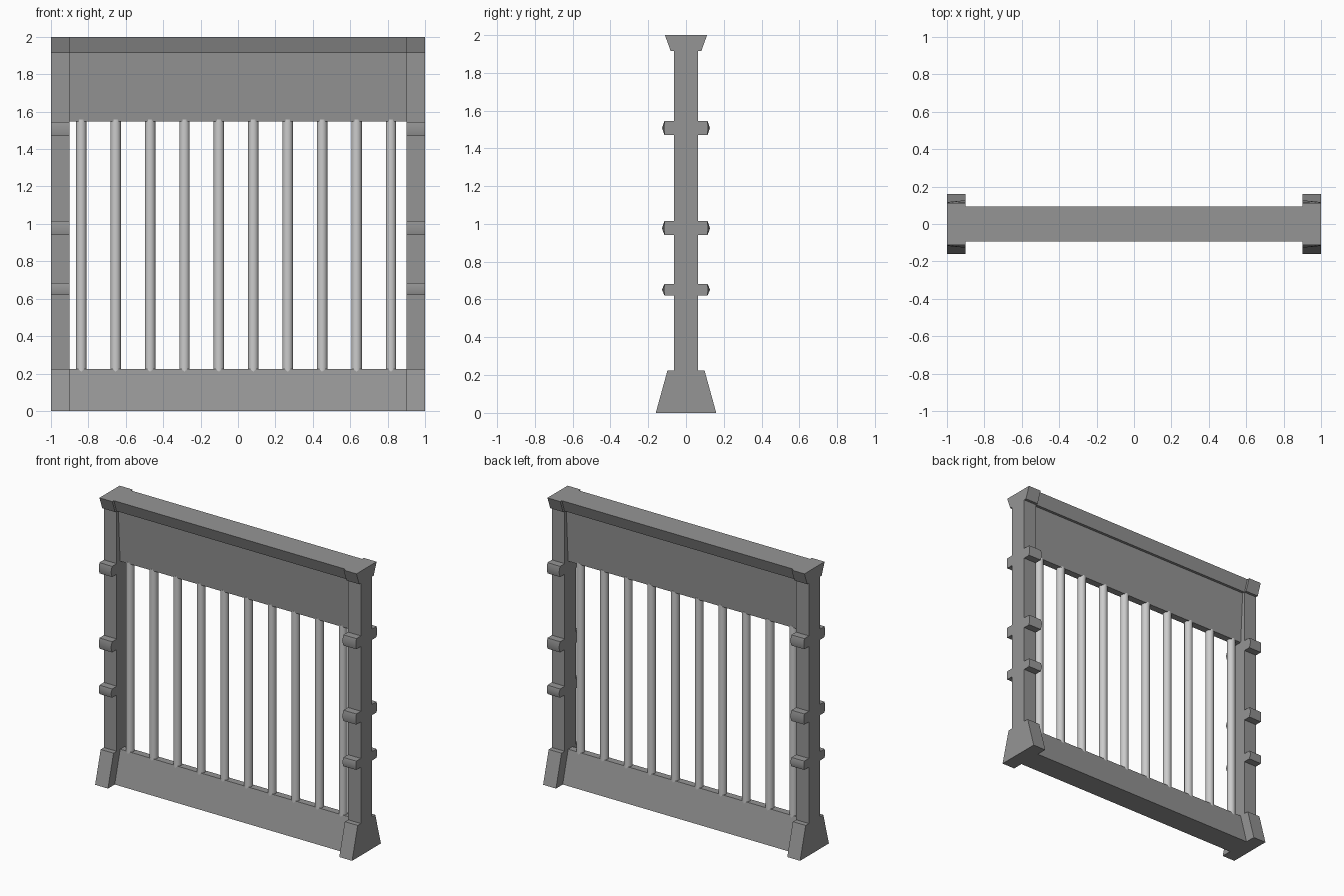
import bpy, bmesh, math

if "Cube" in bpy.data.objects:
    bpy.data.objects.remove(bpy.data.objects["Cube"])

# Dark frame colour
dark = bpy.data.materials.new("dark_frame")
dark.diffuse_color = (0.3, 0.3, 0.3, 1)
dark.use_nodes = True
dark.node_tree.nodes["Principled BSDF"].inputs["Base Color"].default_value = dark.diffuse_color


def loft(name, prof_a, xa, prof_b, xb):
    """Solid between two matching (y, z) outlines placed at x = xa and x = xb."""
    bm = bmesh.new()
    a = [bm.verts.new((xa, y, z)) for y, z in prof_a]
    b = [bm.verts.new((xb, y, z)) for y, z in prof_b]
    n = len(a)
    bm.faces.new(a)
    bm.faces.new(b[::-1])
    for i in range(n):
        j = (i + 1) % n
        bm.faces.new((a[i], b[i], b[j], a[j]))
    bmesh.ops.recalc_face_normals(bm, faces=bm.faces[:])
    me = bpy.data.meshes.new(name)
    bm.to_mesh(me)
    bm.free()
    me.materials.append(dark)
    ob = bpy.data.objects.new(name, me)
    bpy.context.collection.objects.link(ob)
    return ob


def both_sides(half):
    """Complete a half outline by reflecting it across y = 0."""
    return half + [(-y, z) for y, z in reversed(half)]


def knob_profile(side, z0, z1, edge, tip):
    """Block with a shallow pointed outer end."""
    return [(side * 0.05, z0), (side * edge, z0), (side * tip, (z0 + z1) / 2),
            (side * edge, z1), (side * 0.05, z1)]


# End posts with splayed foot and flared cap
post = both_sides([(0.16, 0), (0.098, 0.225), (0.0625, 0.225),
                   (0.0625, 1.915), (0.081, 1.915), (0.112, 2.0)])
knobs = [(0.621, 0.683), (0.94, 1.015), (1.47, 1.545)]
for label, s in (("left", -1), ("right", 1)):
    loft(f"{label}_post", post, s * 0.9, post, s * 1.0)
    # Knobs on the front and back of each post
    for k, (z0, z1) in enumerate(knobs):
        for face, d in (("front", -1), ("back", 1)):
            ob = loft(f"{label}_{face}_knob_{k + 1}",
                      knob_profile(d, z0, z1, 0.114, 0.127), s * 0.9,
                      knob_profile(d, z0, z1, 0.113, 0.117), s * 1.0)
            bpy.context.view_layer.objects.active = ob
            ob.select_set(True)
            bpy.ops.object.shade_smooth_by_angle(angle=math.radians(50))
            ob.select_set(False)

# Bottom rail and top panel with its flared cap
rail = both_sides([(0.085, 0), (0.024, 0.225)])
loft("bottom_rail", rail, -0.9, rail, 0.9)
panel = both_sides([(0.025, 1.548), (0.045, 1.915), (0.064, 1.915), (0.094, 2.0)])
loft("top_panel", panel, -0.9, panel, 0.9)

# Round bars in plain grey
z_low, z_high = 0.208, 1.557
for i in range(10):
    bpy.ops.mesh.primitive_cylinder_add(
        vertices=16, radius=0.028, depth=z_high - z_low,
        location=(-0.838 + i * 0.184, 0, (z_low + z_high) / 2))
    bpy.context.object.name = f"bar_{i + 1}"
    bpy.ops.object.shade_smooth_by_angle(angle=math.radians(40))
